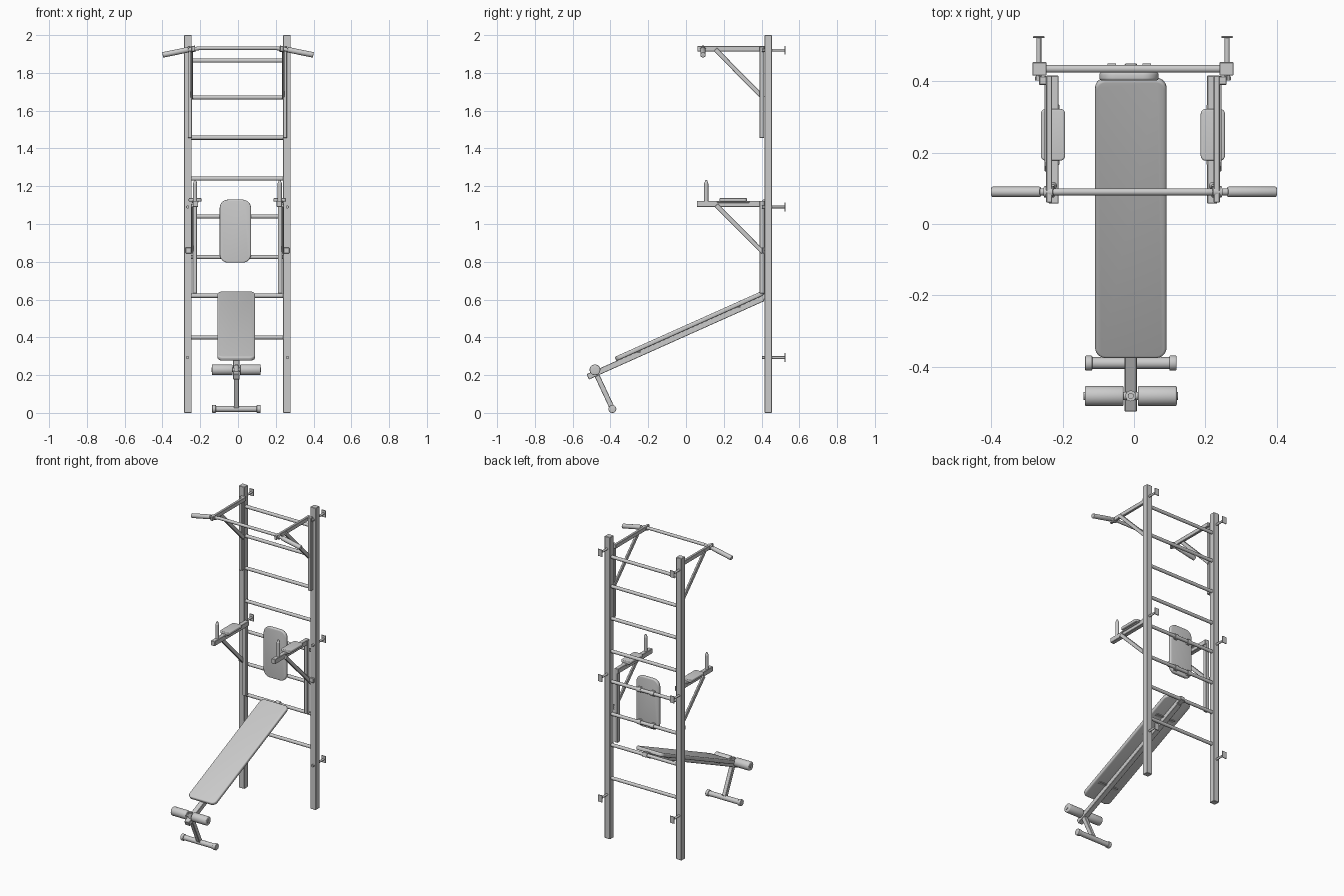
import bpy, bmesh, math
from mathutils import Vector, Matrix

if "Cube" in bpy.data.objects:
    bpy.data.objects.remove(bpy.data.objects["Cube"])


def finish(bm, name, mat=None, smooth=True):
    if mat is not None:
        bmesh.ops.transform(bm, matrix=mat, verts=bm.verts)
    bmesh.ops.recalc_face_normals(bm, faces=bm.faces)
    me = bpy.data.meshes.new(name)
    bm.to_mesh(me)
    bm.free()
    ob = bpy.data.objects.new(name, me)
    bpy.context.collection.objects.link(ob)
    if smooth:
        bpy.ops.object.select_all(action='DESELECT')
        ob.select_set(True)
        bpy.context.view_layer.objects.active = ob
        bpy.ops.object.shade_smooth_by_angle(angle=math.radians(35))
    return ob


def frame(a, b):
    """Placement whose z axis runs from a to b, centred halfway."""
    a, b = Vector(a), Vector(b)
    z = (b - a).normalized()
    ref = Vector((0, 1, 0)) if abs(z.x) > 0.9 else Vector((1, 0, 0))
    y = z.cross(ref).normalized()
    x = y.cross(z)
    m = Matrix((x, y, z)).transposed().to_4x4()
    m.translation = (a + b) / 2
    return m, (b - a).length


def bar(name, a, b, w, d, bevel=0.002):
    """Rectangular tube from a to b; w is measured along x."""
    m, length = frame(a, b)
    bm = bmesh.new()
    bmesh.ops.create_cube(bm, size=1)
    bmesh.ops.scale(bm, vec=(w, d, length), verts=bm.verts)
    bmesh.ops.bevel(bm, geom=bm.edges[:], offset=bevel, segments=1, affect='EDGES')
    return finish(bm, name, m, False)


def rod(name, a, b, r, r2=None, bevel=0.0, n=24):
    m, length = frame(a, b)
    bm = bmesh.new()
    bmesh.ops.create_cone(bm, cap_ends=True, segments=n, radius1=r,
                          radius2=r if r2 is None else r2, depth=length)
    if bevel:
        rim = [e for e in bm.edges if abs(e.verts[0].co.z - e.verts[1].co.z) < 1e-6]
        bmesh.ops.bevel(bm, geom=rim, offset=bevel, segments=3, profile=0.5, affect='EDGES')
    return finish(bm, name, m)


def pad(name, size, corner, edge, mat):
    """Cushion with rounded outline and softened rims; thickness is z."""
    bm = bmesh.new()
    bmesh.ops.create_cube(bm, size=1)
    bmesh.ops.scale(bm, vec=size, verts=bm.verts)
    up = [e for e in bm.edges if abs(e.verts[0].co.z - e.verts[1].co.z) > 1e-6]
    bmesh.ops.bevel(bm, geom=up, offset=corner, segments=8, profile=0.5, affect='EDGES')
    rim = [e for e in bm.edges if abs(e.verts[0].co.z - e.verts[1].co.z) < 1e-6]
    bmesh.ops.bevel(bm, geom=rim, offset=edge, segments=4, profile=0.5, affect='EDGES')
    return finish(bm, name, mat)


CX, PY = -0.003, 0.435     # ladder centre in x, post centre in y

# Ladder rungs
for z in (1.865, 1.67, 1.457, 1.24, 1.04, 0.825, 0.62, 0.40):
    rod("rung", (CX - 0.25, PY, z), (CX + 0.25, PY, z), 0.011)

for s, side in ((-1, "left"), (1, "right")):
    def X(v):
        return CX + s * v

    # Upright posts
    bar(side + "_post", (X(0.262), PY, 0), (X(0.262), PY, 2), 0.04, 0.038)

    # Wall anchors: bolt head, stem and plate
    for z in (1.92, 1.09, 0.293):
        rod(side + "_anchor_stem", (X(0.264), 0.41, z), (X(0.264), 0.525, z), 0.007)
        rod(side + "_anchor_bolt", (X(0.264), 0.402, z), (X(0.264), 0.418, z), 0.009, n=6)
        bar(side + "_anchor_plate", (X(0.264), 0.524, z - 0.023), (X(0.264), 0.524, z + 0.023),
            0.032, 0.005, 0.001)

    # Pull-up bracket
    bar(side + "_pullup_arm", (X(0.235), 0.06, 1.928), (X(0.235), 0.416, 1.928), 0.017, 0.027)
    bar(side + "_pullup_brace", (X(0.242), 0.155, 1.925), (X(0.242), 0.408, 1.668), 0.013, 0.024)
    bar(side + "_pullup_upright", (X(0.252), 0.402, 1.455), (X(0.252), 0.402, 1.94), 0.022, 0.024)

    # Pull-up bar: angled end tube and grip
    rod(side + "_pullup_tube", (s * 0.20, 0.09, 1.931), (s * 0.28, 0.09, 1.92), 0.010)
    rod(side + "_pullup_grip", (s * 0.262, 0.09, 1.923), (s * 0.399, 0.09, 1.895), 0.0145, bevel=0.003)
    rod(side + "_bar_clamp", (X(0.222), 0.09, 1.929), (X(0.248), 0.09, 1.924), 0.016)

    # Dip bracket
    bar(side + "_dip_arm", (X(0.222), 0.057, 1.107), (X(0.222), 0.416, 1.107), 0.028, 0.032)
    bar(side + "_dip_brace", (X(0.240), 0.16, 1.1), (X(0.240), 0.408, 0.85), 0.013, 0.024)
    bar(side + "_dip_upright", (X(0.226), 0.403, 0.632), (X(0.226), 0.403, 1.12), 0.024, 0.026)
    bar(side + "_dip_tie", (X(0.25), 0.408, 0.845), (X(0.25), 0.408, 0.875), 0.05, 0.012)

    # Dip handle with tapered tip
    rod(side + "_dip_handle", (X(0.224), 0.107, 1.12), (X(0.224), 0.107, 1.215), 0.011)
    rod(side + "_dip_handle_tip", (X(0.224), 0.107, 1.215), (X(0.224), 0.107, 1.233), 0.011, 0.004)

    # Armrest pad
    pad(side + "_armrest", (0.068, 0.145, 0.018), 0.014, 0.005,
        Matrix.Translation((X(0.224), 0.25, 1.128)))
    bar(side + "_armrest_mount", (X(0.224), 0.165, 1.117), (X(0.224), 0.335, 1.117), 0.035, 0.01)

# Pull-up centre tube
rod("pullup_center_tube", (-0.205, 0.09, 1.931), (0.205, 0.09, 1.931), 0.010)

# Backrest and its hooks around the rungs
pad("backrest", (0.166, 0.334, 0.023), 0.045, 0.007,
    Matrix.Translation((-0.014, 0.414, 0.962)) @ Matrix.Rotation(math.pi / 2, 4, 'X'))
for x in (-0.062, 0.036):
    for z in (1.04, 0.825):
        rod("backrest_hook", (x - 0.012, PY, z), (x + 0.012, PY, z), 0.0145)
        bar("backrest_hook_base", (x, 0.427, z - 0.018), (x, 0.427, z + 0.018), 0.024, 0.008)

# Sloping bench: beam, cushion and hook on the rung
BX = -0.009
SLOPE = 0.4475
ANG = math.atan(SLOPE)


def on_beam(y, off=0.0):
    """Point on the beam line, moved off perpendicular to it."""
    return Vector((BX, y, 0.607 + (y - 0.41) * SLOPE)) + off * Vector((0, -math.sin(ANG), math.cos(ANG)))


bar("bench_beam", on_beam(-0.52), on_beam(0.408), 0.034, 0.031)
pad("bench_cushion", (0.2, 0.856, 0.024), 0.03, 0.008,
    Matrix.Translation(on_beam(0.028, 0.026)) @ Matrix.Rotation(ANG, 4, 'X'))
bar("bench_hook", (BX, 0.40, 0.612), (BX, 0.446, 0.625), 0.034, 0.03)
for y in (-0.25, 0.28):
    p = on_beam(y, 0.013)
    bar("bench_crosspiece", p - Vector((0.07, 0, 0)), p + Vector((0.07, 0, 0)), 0.03, 0.006, 0.001)

# Foot rollers
RY, RZ = -0.482, 0.228
rod("roller_shaft", (BX - 0.132, RY, RZ), (BX + 0.132, RY, RZ), 0.011)
for s in (-1, 1):
    rod("foot_roller", (BX + s * 0.020, RY, RZ), (BX + s * 0.129, RY, RZ), 0.0285, bevel=0.005)
rod("roller_post", (BX, RY, 0.20), (BX, RY, 0.25), 0.015)
rod("roller_knob", (BX, RY, 0.25), (BX, RY, 0.256), 0.009, n=6)

# Bench leg and foot bar
bar("bench_leg", (BX, -0.477, 0.21), (BX, -0.393, 0.03), 0.026, 0.027)
rod("foot_bar", (BX - 0.12, -0.39, 0.021), (BX + 0.12, -0.39, 0.021), 0.0165)
for s in (-1, 1):
    rod("foot_cap", (BX + s * 0.108, -0.39, 0.021), (BX + s * 0.128, -0.39, 0.021), 0.021, bevel=0.003)
